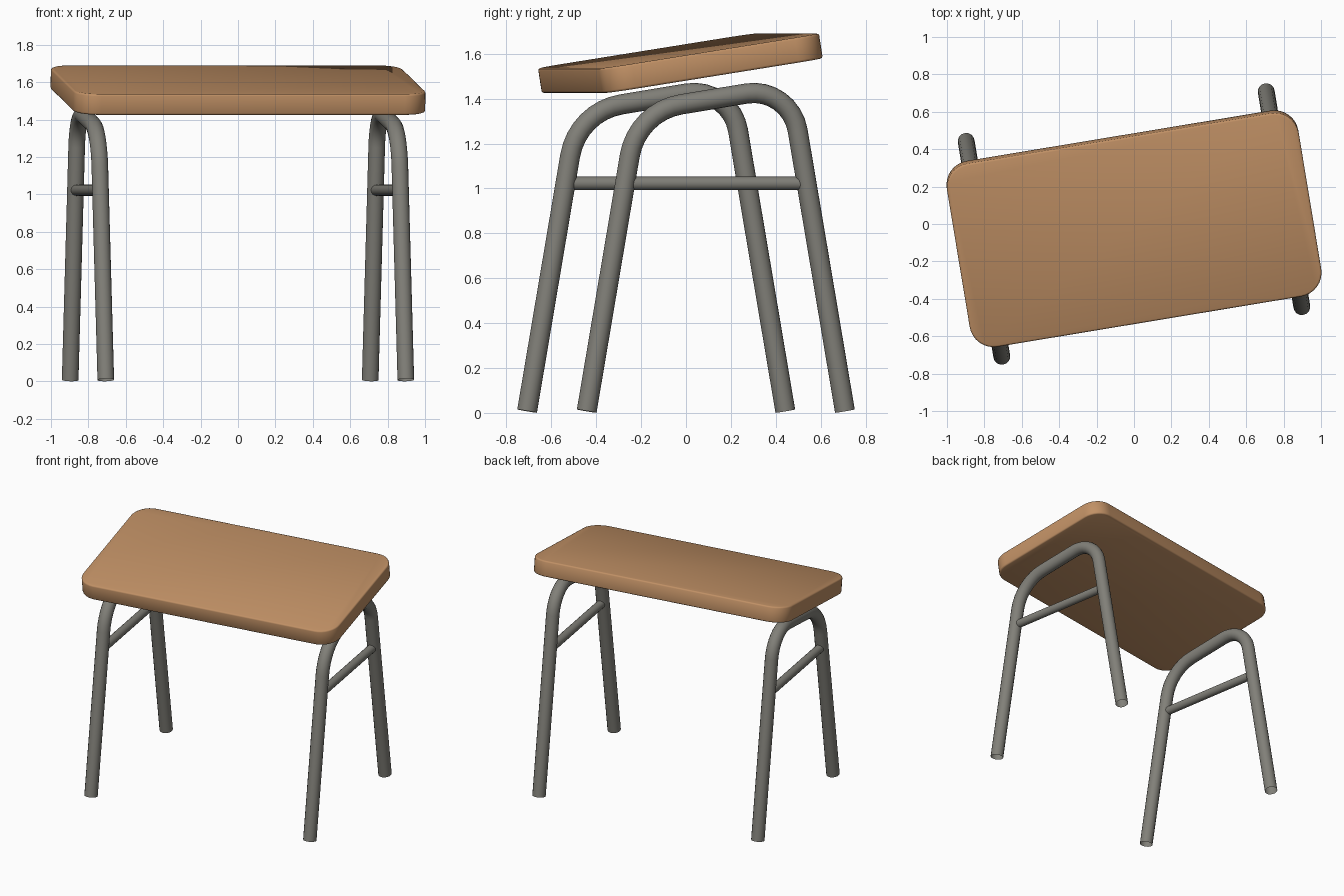
import bpy, bmesh
from math import radians, sin, cos, tan, pi
from mathutils import Vector, Matrix

if "Cube" in bpy.data.objects:
    bpy.data.objects.remove(bpy.data.objects["Cube"])

YAW, TILT = radians(9.4), radians(9.0)
TURN = Matrix.Rotation(YAW, 4, 'Z')


def material(name, rgb):
    m = bpy.data.materials.new(name)
    m.diffuse_color = (*rgb, 1)
    m.use_nodes = True
    m.node_tree.nodes["Principled BSDF"].inputs["Base Color"].default_value = m.diffuse_color
    return m


WOOD = material("wood", (0.53, 0.28, 0.13))
METAL = material("grey metal", (0.22, 0.215, 0.19))


def smooth(ob, angle=40):
    bpy.ops.object.select_all(action='DESELECT')
    ob.select_set(True)
    bpy.context.view_layer.objects.active = ob
    bpy.ops.object.shade_smooth_by_angle(angle=radians(angle))


def tube(name, points, radius):
    """Open-ended round tube along a path, turned with the desk."""
    cu = bpy.data.curves.new(name, 'CURVE')
    cu.dimensions = '3D'
    cu.bevel_depth = radius
    cu.bevel_resolution = 6
    sp = cu.splines.new('POLY')
    sp.points.add(len(points) - 1)
    for p, co in zip(sp.points, points):
        p.co = (*(TURN @ Vector(co)), 1)
    ob = bpy.data.objects.new(name, cu)
    bpy.context.collection.objects.link(ob)
    bpy.ops.object.select_all(action='DESELECT')
    ob.select_set(True)
    bpy.context.view_layer.objects.active = ob
    bpy.ops.object.convert(target='MESH')
    ob = bpy.context.object
    ob.data.materials.clear()
    ob.data.materials.append(METAL)
    smooth(ob)
    return ob


def fillet(a, corner, b, length, steps=8):
    """Round a path corner with a circular arc of the given tangent length."""
    d1, d2 = (a - corner).normalized(), (b - corner).normalized()
    half = d1.angle(d2) / 2
    r = length * tan(half)
    centre = corner + (d1 + d2).normalized() * (length / cos(half))
    s, e = corner + d1 * length - centre, corner + d2 * length - centre
    ang = s.angle(e)
    return [centre + (s * sin((1 - k / steps) * ang) + e * sin(k / steps * ang)) / sin(ang)
            for k in range(steps + 1)]


# leg frames: one bent tube and one crossbar on each side
for side, sx in (("left", -1), ("right", 1)):
    x = sx * 0.813
    foot_f, foot_b = Vector((x, -0.583, 0.008)), Vector((x, 0.583, 0.008))
    top_f, top_b = Vector((x, -0.355, 1.342)), Vector((x, 0.336, 1.455))
    path = [foot_f, *fillet(foot_f, top_f, top_b, 0.2),
            *fillet(top_f, top_b, foot_b, 0.2), foot_b]
    tube(side + "_leg_frame", path, 0.045)
    tube(side + "_crossbar", [(x, -0.415, 1.022), (x, 0.415, 1.022)], 0.03)

# tilted desk top with rounded corners
L, D, T, R = 1.905, 1.005, 0.112, 0.13
bm = bmesh.new()
ring = []
for i, (sx, sy) in enumerate(((1, 1), (-1, 1), (-1, -1), (1, -1))):
    for k in range(9):
        a = (i + k / 8) * pi / 2
        ring.append(bm.verts.new((sx * (L / 2 - R) + R * cos(a),
                                  sy * (D / 2 - R) + R * sin(a), -T / 2)))
base = bm.faces.new(ring)
ext = bmesh.ops.extrude_face_region(bm, geom=[base])
bmesh.ops.translate(bm, vec=(0, 0, T),
                    verts=[g for g in ext["geom"] if isinstance(g, bmesh.types.BMVert)])
bmesh.ops.recalc_face_normals(bm, faces=bm.faces)
rim = [e for e in bm.edges if abs(e.verts[0].co.z - e.verts[1].co.z) < 1e-5]
bmesh.ops.bevel(bm, geom=rim, offset=0.01, segments=2, profile=0.5, affect='EDGES')
bm.transform(Matrix.Translation((0, -0.025, 1.5575)) @ TURN @ Matrix.Rotation(TILT, 4, 'X'))
me = bpy.data.meshes.new("desk_top")
bm.to_mesh(me)
bm.free()
me.materials.append(WOOD)
top = bpy.data.objects.new("desk_top", me)
bpy.context.collection.objects.link(top)
smooth(top, 50)
